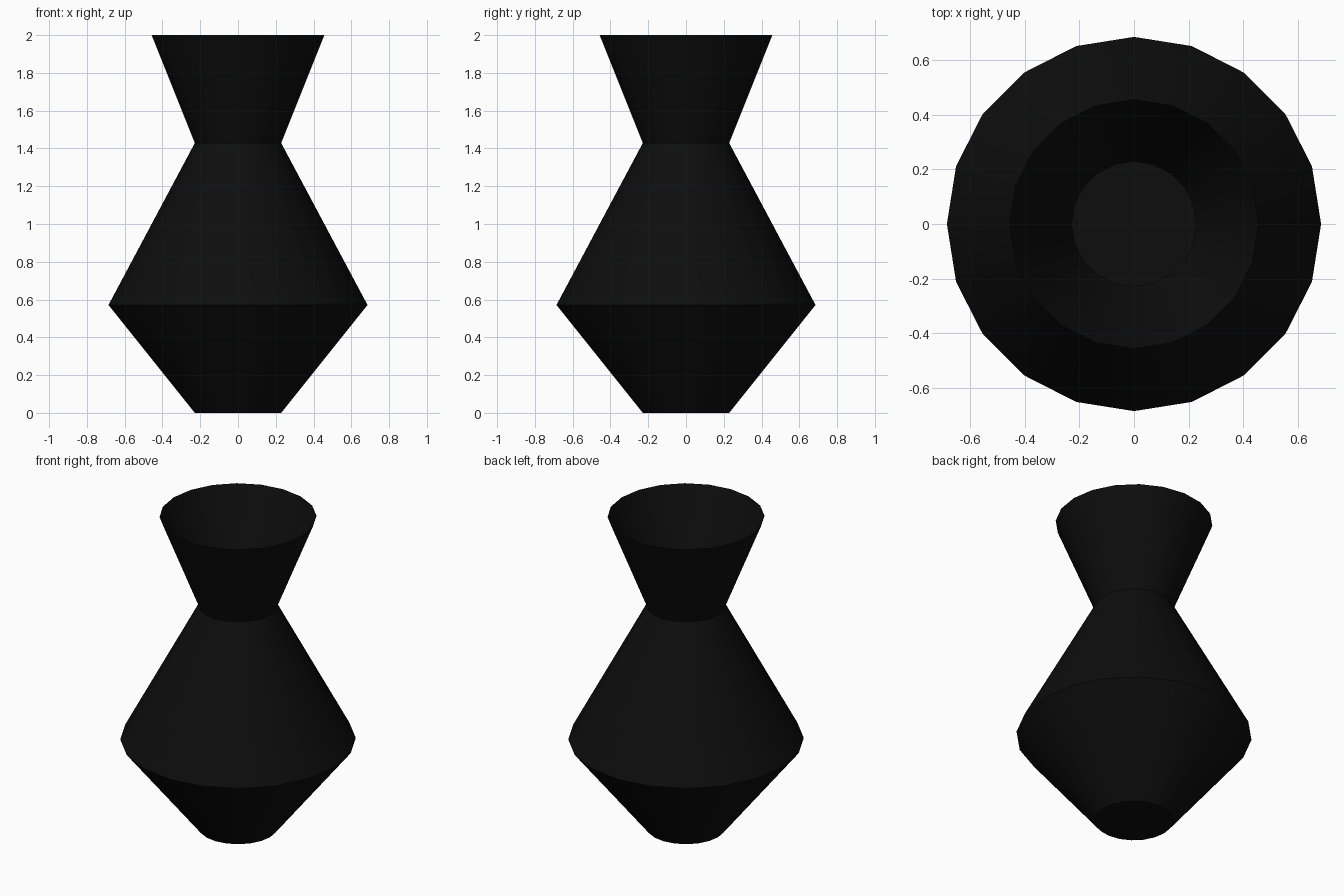
import bpy, bmesh, math

cube = bpy.data.objects.get("Cube")
if cube:
    bpy.data.objects.remove(cube, do_unlink=True)

SIDES = 20
# (radius, height) from foot to rim
PROFILE = [(0.2286, 0.0), (0.6857, 0.5714), (0.2286, 1.4286), (0.4571, 2.0)]

# Glaze colour
glaze = bpy.data.materials.new("black_glaze")
glaze.use_nodes = True
colour = (0.004, 0.004, 0.004, 1.0)
glaze.diffuse_color = colour
glaze.node_tree.nodes["Principled BSDF"].inputs["Base Color"].default_value = colour

# Thin open vessel: one ring of vertices per profile point
bm = bmesh.new()
rings = []
for radius, z in PROFILE:
    rings.append([bm.verts.new((radius * math.cos(math.tau * i / SIDES),
                                radius * math.sin(math.tau * i / SIDES), z))
                  for i in range(SIDES)])

# Closed foot, facing down
bm.faces.new(rings[0][::-1])

# Sloping walls, facing outward
for low, high in zip(rings, rings[1:]):
    for i in range(SIDES):
        j = (i + 1) % SIDES
        bm.faces.new((low[i], low[j], high[j], high[i]))

mesh = bpy.data.meshes.new("vase_body")
bm.to_mesh(mesh)
bm.free()
mesh.materials.append(glaze)
vase = bpy.data.objects.new("vase_body", mesh)
bpy.context.collection.objects.link(vase)

# Round sides with crisp shoulder, neck and foot edges
bpy.ops.object.select_all(action='DESELECT')
vase.select_set(True)
bpy.context.view_layer.objects.active = vase
bpy.ops.object.shade_smooth_by_angle(angle=math.radians(30))
